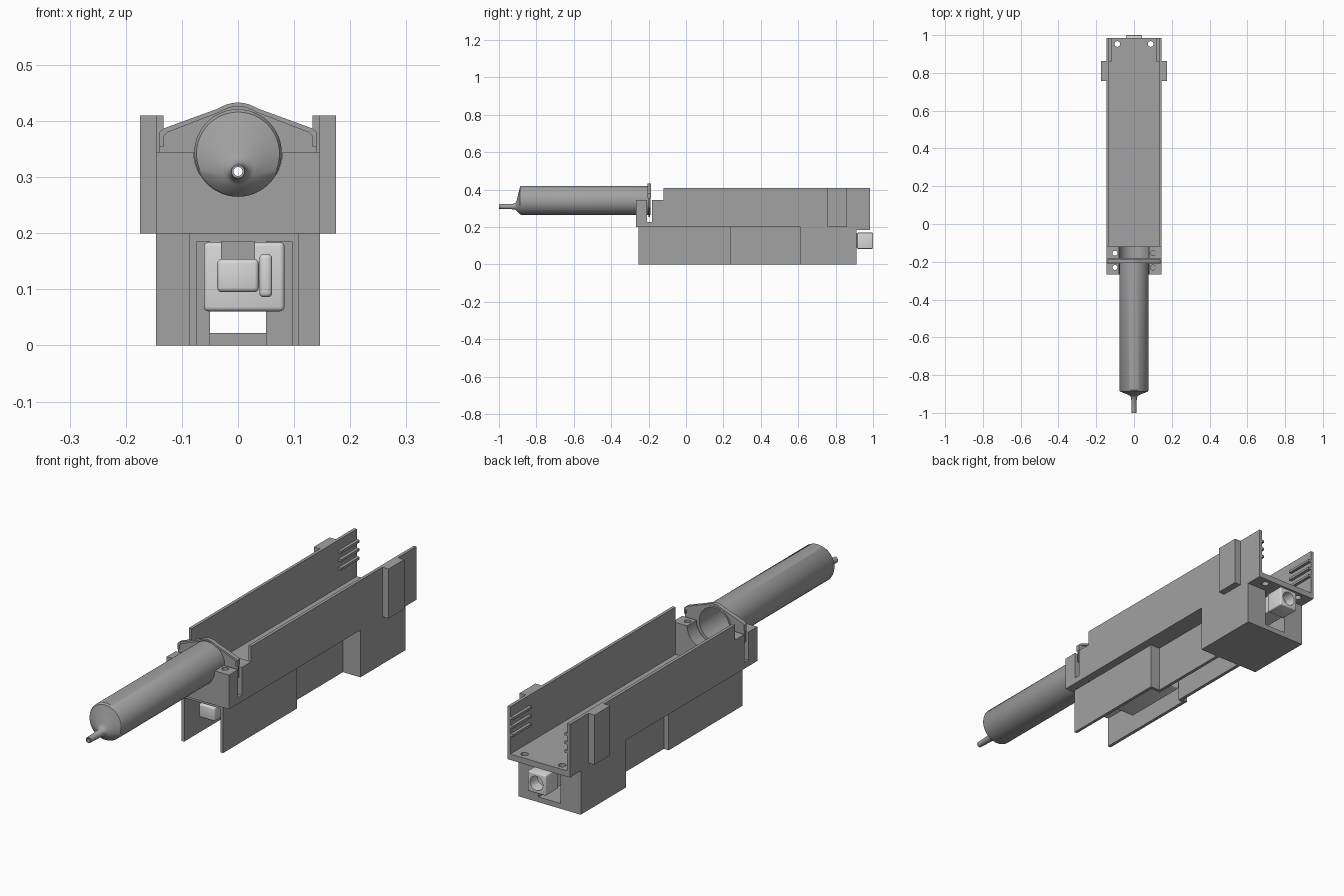
import bpy, bmesh, math
from mathutils import Matrix, Vector

if "Cube" in bpy.data.objects:
    bpy.data.objects.remove(bpy.data.objects["Cube"], do_unlink=True)


def material(name, value):
    m = bpy.data.materials.new(name)
    m.use_nodes = True
    m.diffuse_color = (value, value, value, 1)
    m.node_tree.nodes["Principled BSDF"].inputs["Base Color"].default_value = (value, value, value, 1)
    return m


GREY = material("mid grey", 0.36)
LIGHT = material("light grey", 0.68)


def finish(name, bm, mat):
    bmesh.ops.recalc_face_normals(bm, faces=bm.faces)
    me = bpy.data.meshes.new(name)
    bm.to_mesh(me)
    bm.free()
    me.materials.append(mat)
    ob = bpy.data.objects.new(name, me)
    bpy.context.collection.objects.link(ob)
    return ob


def activate(ob):
    bpy.ops.object.select_all(action='DESELECT')
    ob.select_set(True)
    bpy.context.view_layer.objects.active = ob


def smooth(ob):
    activate(ob)
    bpy.ops.object.shade_smooth_by_angle(angle=math.radians(35))


def box(name, x, y, z, mat=GREY, bevel=0):
    """Box from its (low, high) range on each axis."""
    bm = bmesh.new()
    bmesh.ops.create_cube(bm, size=1)
    for v in bm.verts:
        v.co = Vector([(r[0] + r[1]) / 2 + c * (r[1] - r[0]) for r, c in zip((x, y, z), v.co)])
    if bevel:
        bmesh.ops.bevel(bm, geom=bm.edges[:], offset=bevel, segments=3, profile=0.5, affect='EDGES')
    ob = finish(name, bm, mat)
    if bevel:
        smooth(ob)
    return ob


def cylinder(name, centre, radius, depth, axis='Z', mat=GREY):
    bm = bmesh.new()
    turn = Matrix.Rotation(math.pi / 2, 4, 'X') if axis == 'Y' else Matrix()
    bmesh.ops.create_cone(bm, cap_ends=True, segments=48, radius1=radius, radius2=radius,
                          depth=depth, matrix=Matrix.Translation(centre) @ turn)
    return finish(name, bm, mat)


def cut(ob, *cutters):
    for c in cutters:
        c.hide_render = True
        mod = ob.modifiers.new("cut", 'BOOLEAN')
        mod.operation, mod.solver, mod.object = 'DIFFERENCE', 'EXACT', c
        activate(ob)
        bpy.ops.object.modifier_apply(modifier=mod.name)
        bpy.data.objects.remove(c, do_unlink=True)
    smooth(ob)


def tube(name, rings):
    """Closed hollow skin through rings of (y, radius, centre height)."""
    bm = bmesh.new()
    n = 48
    loops = []
    for y, r, zc in rings:
        angles = [2 * math.pi * i / n for i in range(n)]
        loops.append([bm.verts.new((r * math.cos(a), y, zc + r * math.sin(a))) for a in angles])
    for a, b in zip(loops, loops[1:] + loops[:1]):
        for i in range(n):
            j = (i + 1) % n
            bm.faces.new((a[i], a[j], b[j], b[i]))
    ob = finish(name, bm, GREY)
    smooth(ob)


def plate(name, outline, y0, y1):
    """Extrude an x-z outline along y."""
    bm = bmesh.new()
    face = bm.faces.new([bm.verts.new((x, y0, z)) for x, z in outline])
    new = bmesh.ops.extrude_face_region(bm, geom=[face])["geom"]
    bmesh.ops.translate(bm, vec=(0, y1 - y0, 0), verts=[v for v in new if isinstance(v, bmesh.types.BMVert)])
    return finish(name, bm, GREY)


BARREL_Z = 0.343
W = 0.146

# Tray: floor, rear ledge, side walls, outer brackets and grip ribs
for name, y, z in (("tray_floor", (-0.12, 0.985), (0.2, 0.21)), ("rear_ledge", (0.91, 0.985), (0.185, 0.2))):
    part = box(name, (-W, W), y, z)
    cut(part, *[cylinder("hole", (s * 0.088, 0.953, 0.2), 0.015, 0.1) for s in (-1, 1)])
for side, s in (("left", 1), ("right", -1)):
    def span(a, b):
        return tuple(sorted((s * a, s * b)))
    box(side + "_tray_wall", span(0.133, W), (-0.12, 0.985), (0.2, 0.41))
    box(side + "_bracket", span(W, 0.175), (0.757, 0.862), (0.2, 0.41))
    for i in range(3):
        z = 0.285 + i * 0.036
        box(f"{side}_rib_{i + 1}", span(0.12, 0.133), (0.86, 0.985), (z, z + 0.01))
    # Middle channel wall and the step joining it to the front skirt
    skirt = (0.096, 0.109) if s > 0 else (0.073, 0.087)
    box(side + "_channel_wall", span(0.05, 0.064), (0.23, 0.62), (0, 0.2))
    box(side + "_front_skirt", span(*skirt), (-0.255, 0.24), (0, 0.2))
    box(side + "_skirt_step", span(0.05, skirt[0]), (0.227, 0.24), (0, 0.2))

# Ceiling plates under the tray
box("front_ceiling", (-0.073, 0.096), (-0.255, 0.24), (0.185, 0.2))
box("channel_ceiling", (-0.05, 0.05), (0.24, 0.61), (0.185, 0.2))

# Rear housing with a tunnel through it
housing = box("rear_housing", (-W, W), (0.61, 0.912), (0, 0.2))
cut(housing, box("tunnel", (-0.051, 0.051), (0.5, 1.1), (0.022, 0.185)))

# Cradle that clamps the barrel, with flange slot and screw holes
cradle = box("barrel_cradle", (-W, W), (-0.268, -0.12), (0.2, 0.345))
cut(cradle,
    cylinder("bore", (0, -0.2, 0.345), 0.079, 0.4, 'Y'),
    box("slot", (-0.3, 0.3), (-0.208, -0.183), (0.226, 0.5)),
    *[cylinder("hole", (x, y, 0.27), 0.013, 0.3) for x in (-0.101, 0.101) for y in (-0.155, -0.23)])

# Hollow barrel with an off-centre nozzle
tube("barrel", [(-1, 0.012, 0.31), (-0.92, 0.015, 0.31), (-0.91, 0.02, 0.312), (-0.905, 0.028, 0.315),
                (-0.887, 0.074, 0.342), (-0.88, 0.078, BARREL_Z), (-0.19, 0.078, BARREL_Z),
                (-0.19, 0.071, BARREL_Z), (-0.875, 0.071, BARREL_Z), (-0.9, 0.008, 0.31), (-1, 0.008, 0.31)])

# Winged finger flange with a raised rim along the top
arc = [(0.036 * k / 4, 0.433 - 0.011 * (k / 4) ** 2) for k in range(-4, 5)]
top = [(-0.14, 0.355), (-0.14, 0.38), (-0.132, 0.387)] + arc + [(0.132, 0.387), (0.14, 0.38), (0.14, 0.355)]
low = [(x, 2 * BARREL_Z - z) for x, z in reversed(top)]
flange = plate("finger_flange", top + low, -0.2, -0.192)
cut(flange, cylinder("bore", (0, -0.2, BARREL_Z), 0.074, 0.2, 'Y'))
inner = [(x * 0.95, z - 0.007) for x, z in reversed(top[1:-1])]
rim = [top[0]] + top[1:-1] + [top[-1], (0.133, 0.355)] + inner + [(-0.133, 0.355)]
plate("flange_rim", rim, -0.206, -0.188)

# Actuator: gearbox, drive nub, lever, long body and rear socket
box("actuator_gearbox", (-0.061, 0.083), (-0.08, 0.22), (0.061, 0.184), LIGHT, 0.008)
box("drive_nub", (-0.037, 0.037), (-0.21, -0.07), (0.095, 0.154), LIGHT, 0.008)
box("nub_mount", (-0.03, 0.03), (-0.19, -0.07), (0.15, 0.186))
box("side_lever", (0.038, 0.061), (-0.13, -0.07), (0.086, 0.163), LIGHT, 0.008)
box("actuator_body", (-0.036, 0.036), (0.2, 0.93), (0.088, 0.167), LIGHT)
socket = box("rear_socket", (-0.043, 0.043), (0.915, 1.0), (0.084, 0.17), LIGHT, 0.005)
cut(socket, cylinder("bore", (0, 1.0, 0.127), 0.03, 0.1, 'Y'))
